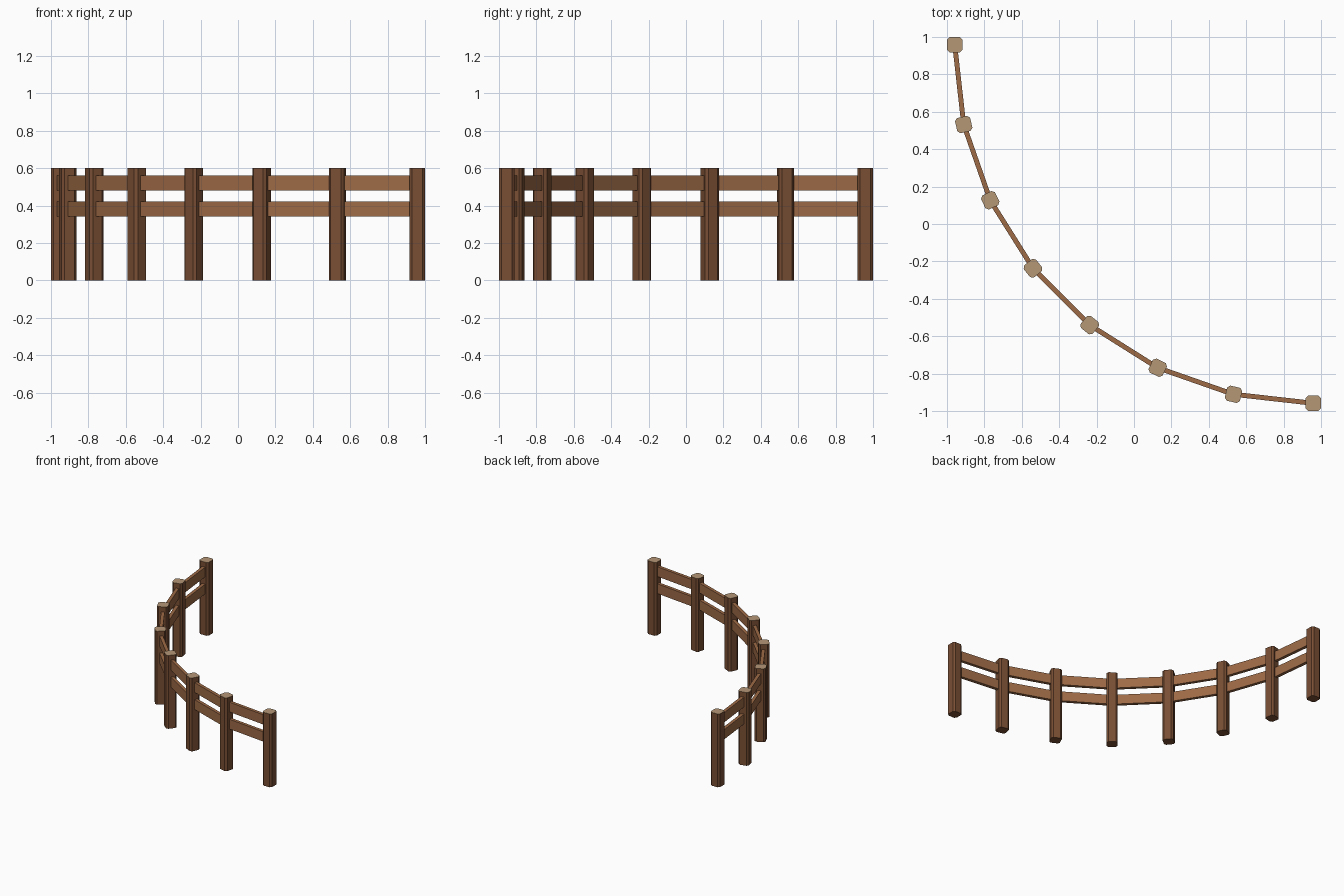
import bpy, bmesh, math
from mathutils import Matrix, Vector

if "Cube" in bpy.data.objects:
    bpy.data.objects.remove(bpy.data.objects["Cube"])

POSTS = 8
C = 0.9585            # arc centre (C, C)
R = 2 * C             # arc radius
HALF, CHAMFER, HEIGHT = 0.0415, 0.014, 0.602
RAIL_T, RAIL_H = 0.026, 0.08


def material(name, color):
    m = bpy.data.materials.new(name)
    m.diffuse_color = (*color, 1)
    m.use_nodes = True
    m.node_tree.nodes["Principled BSDF"].inputs["Base Color"].default_value = m.diffuse_color
    return m


bark = material("post_wood", (0.19, 0.077, 0.034))
cut = material("cut_wood", (0.46, 0.31, 0.18))
plank = material("rail_wood", (0.34, 0.145, 0.062))


def add_object(name, bm, mats):
    me = bpy.data.meshes.new(name)
    bm.to_mesh(me)
    bm.free()
    for m in mats:
        me.materials.append(m)
    ob = bpy.data.objects.new(name, me)
    bpy.context.collection.objects.link(ob)
    return ob


# Square post with chamfered vertical corners and a pale cut top
def post(name, pos, angle):
    bm = bmesh.new()
    a, b = HALF, HALF - CHAMFER
    outline = [(a, -b), (a, b), (b, a), (-b, a), (-a, b), (-a, -b), (-b, -a), (b, -a)]
    base = bm.faces.new([bm.verts.new((x, y, 0)) for x, y in outline])
    ext = bmesh.ops.extrude_face_region(bm, geom=[base], use_keep_orig=True)
    top = [v for v in ext["geom"] if isinstance(v, bmesh.types.BMVert)]
    bmesh.ops.translate(bm, verts=top, vec=(0, 0, HEIGHT))
    bmesh.ops.recalc_face_normals(bm, faces=bm.faces)
    for f in bm.faces:
        f.material_index = 1 if f.normal.z > 0.9 else 0
    ob = add_object(name, bm, [bark, cut])
    ob.location = pos
    ob.rotation_euler.z = angle


# Straight plank running between two post centres
def rail(name, p, q, z):
    d = q - p
    bm = bmesh.new()
    bmesh.ops.create_cube(bm, size=1, matrix=Matrix.Diagonal((d.length, RAIL_T, RAIL_H, 1)))
    ob = add_object(name, bm, [plank])
    ob.location = (p + q) / 2 + Vector((0, 0, z))
    ob.rotation_euler.z = math.atan2(d.y, d.x)


# Quarter-circle run of posts
angles = [math.pi / 2 * i / (POSTS - 1) for i in range(POSTS)]
points = [Vector((C - R * math.cos(a), C - R * math.sin(a), 0)) for a in angles]
for i, (p, a) in enumerate(zip(points, angles)):
    post(f"post_{i + 1}", p, a)

# Two rails per bay
for i in range(POSTS - 1):
    rail(f"lower_rail_{i + 1}", points[i], points[i + 1], 0.381)
    rail(f"upper_rail_{i + 1}", points[i], points[i + 1], 0.521)
